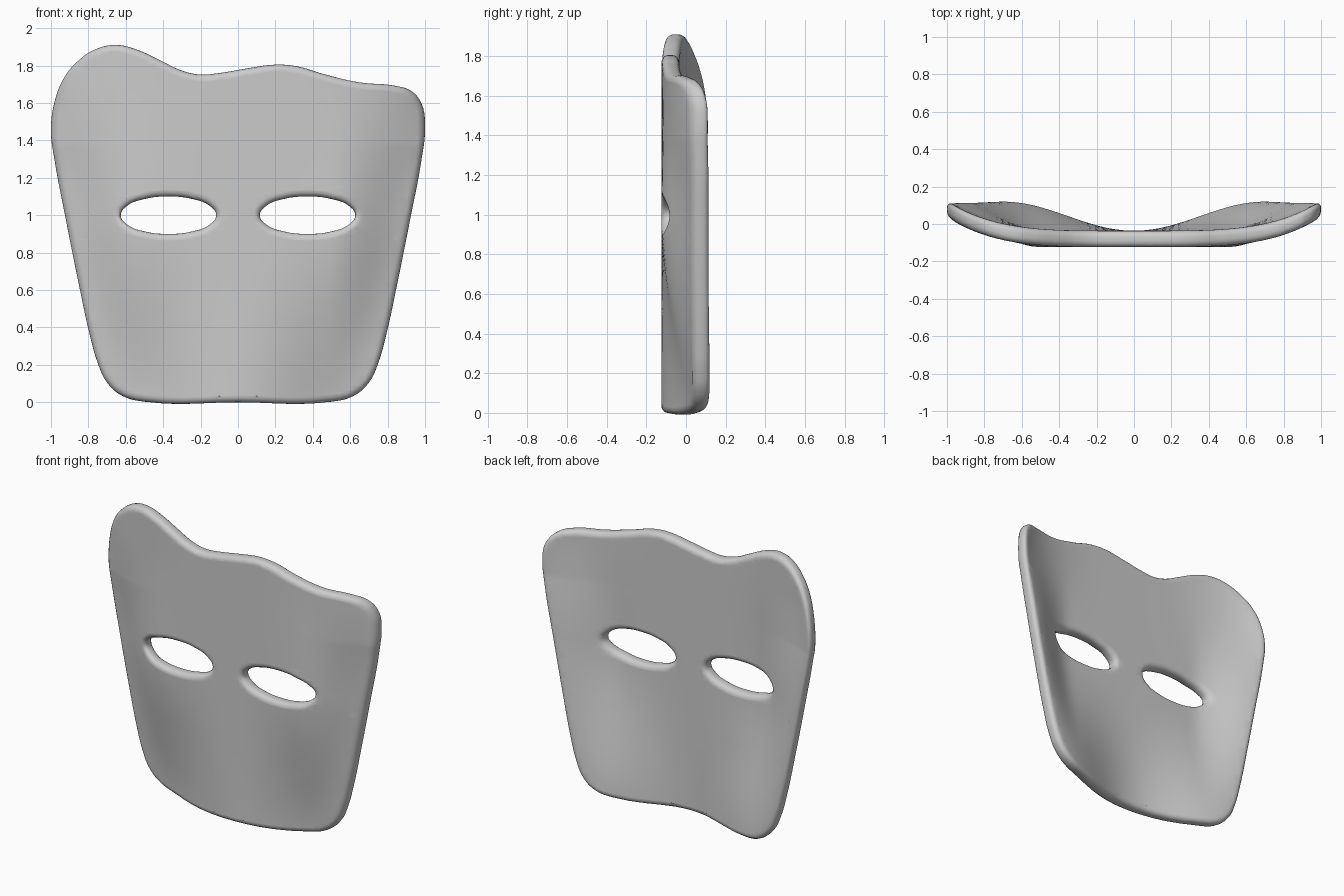
import bpy, bmesh, math

if "Cube" in bpy.data.objects:
    bpy.data.objects.remove(bpy.data.objects["Cube"])

# Half of the mask outline that is symmetric (x, z), then the wavy top edge
SIDE = [(0.5, 0.003), (0.62, 0.035), (0.70, 0.105), (0.75, 0.21), (0.79, 0.35),
        (0.855, 0.65), (0.925, 1.0), (0.98, 1.29)]
TOP = [(1.0, 1.47), (0.98, 1.60), (0.925, 1.665), (0.84, 1.692), (0.65, 1.71),
       (0.45, 1.757), (0.32, 1.795), (0.2, 1.805), (0.05, 1.785), (-0.1, 1.76),
       (-0.2, 1.752), (-0.3, 1.773), (-0.42, 1.83), (-0.54, 1.885), (-0.65, 1.91),
       (-0.76, 1.888), (-0.86, 1.82), (-0.93, 1.735), (-0.98, 1.61), (-1.0, 1.45)]
outline = [(0, 0)] + SIDE + TOP + [(-x, z) for x, z in reversed(SIDE)]


def smooth(a, b, v):
    t = max(0.0, min(1.0, (v - a) / (b - a)))
    return t * t * (3 - 2 * t)


def bend(x, z):
    """Depth of the middle surface: rounded chin, flat eye band, swept brow."""
    hw = min(1.0, 0.71 + 0.21 * z)
    u = min(1.0, abs(x) / hw)
    chin = 0.5 * (1 - math.cos(math.pi * u))
    eyes = smooth(0.5, hw + 0.05, abs(x))
    brow = u ** 4
    t = chin + (eyes - chin) * smooth(0.0, 1.0, z)
    t += (brow - t) * smooth(1.0, 1.7, z)
    return -0.08 + 0.16 * t


def add_loop(curve, pts):
    s = curve.splines.new('BEZIER')
    s.bezier_points.add(len(pts) - 1)
    for bp, (x, z) in zip(s.bezier_points, pts):
        bp.co = (x, z, 0)
        bp.handle_left_type = bp.handle_right_type = 'AUTO'
    s.use_cyclic_u = True
    s.resolution_u = 5


# Flat plate with eye holes and a rounded rim
curve = bpy.data.curves.new("mask_profile", 'CURVE')
curve.dimensions = '2D'
curve.fill_mode = 'BOTH'
curve.extrude = 0.01
curve.bevel_depth = 0.034
curve.bevel_resolution = 3
curve.offset = -0.034
add_loop(curve, outline)
for side in (-1, 1):
    add_loop(curve, [(side * 0.372 + 0.255 * math.cos(a), 1.0 + 0.1 * math.sin(a))
                     for a in (-i * math.tau / 12 for i in range(12))])
profile = bpy.data.objects.new("mask_profile", curve)
bpy.context.collection.objects.link(profile)
dg = bpy.context.evaluated_depsgraph_get()
mesh = bpy.data.meshes.new_from_object(profile.evaluated_get(dg))
bpy.data.objects.remove(profile)

# Slice the plate into a grid so it can bend
bm = bmesh.new()
bm.from_mesh(mesh)
bmesh.ops.remove_doubles(bm, verts=bm.verts, dist=0.0005)
for axis, lo, hi, n in ((0, -1, 1, 44), (1, 0, 1.92, 42)):
    for i in range(1, n):
        co, no = [0, 0, 0], [0, 0, 0]
        co[axis] = lo + (hi - lo) * i / n
        no[axis] = 1
        bmesh.ops.bisect_plane(bm, geom=bm.verts[:] + bm.edges[:] + bm.faces[:],
                               plane_co=co, plane_no=no, dist=0.0005)

# Stand it up and bend it around the face
for v in bm.verts:
    x, z, d = v.co
    v.co = (x, bend(x, z) - d, z)
bmesh.ops.recalc_face_normals(bm, faces=bm.faces)
bm.to_mesh(mesh)
bm.free()

mesh.name = "face_mask"
mask = bpy.data.objects.new("face_mask", mesh)
bpy.context.collection.objects.link(mask)
bpy.context.view_layer.objects.active = mask
mask.select_set(True)
bpy.ops.object.shade_smooth_by_angle(angle=math.radians(50))
